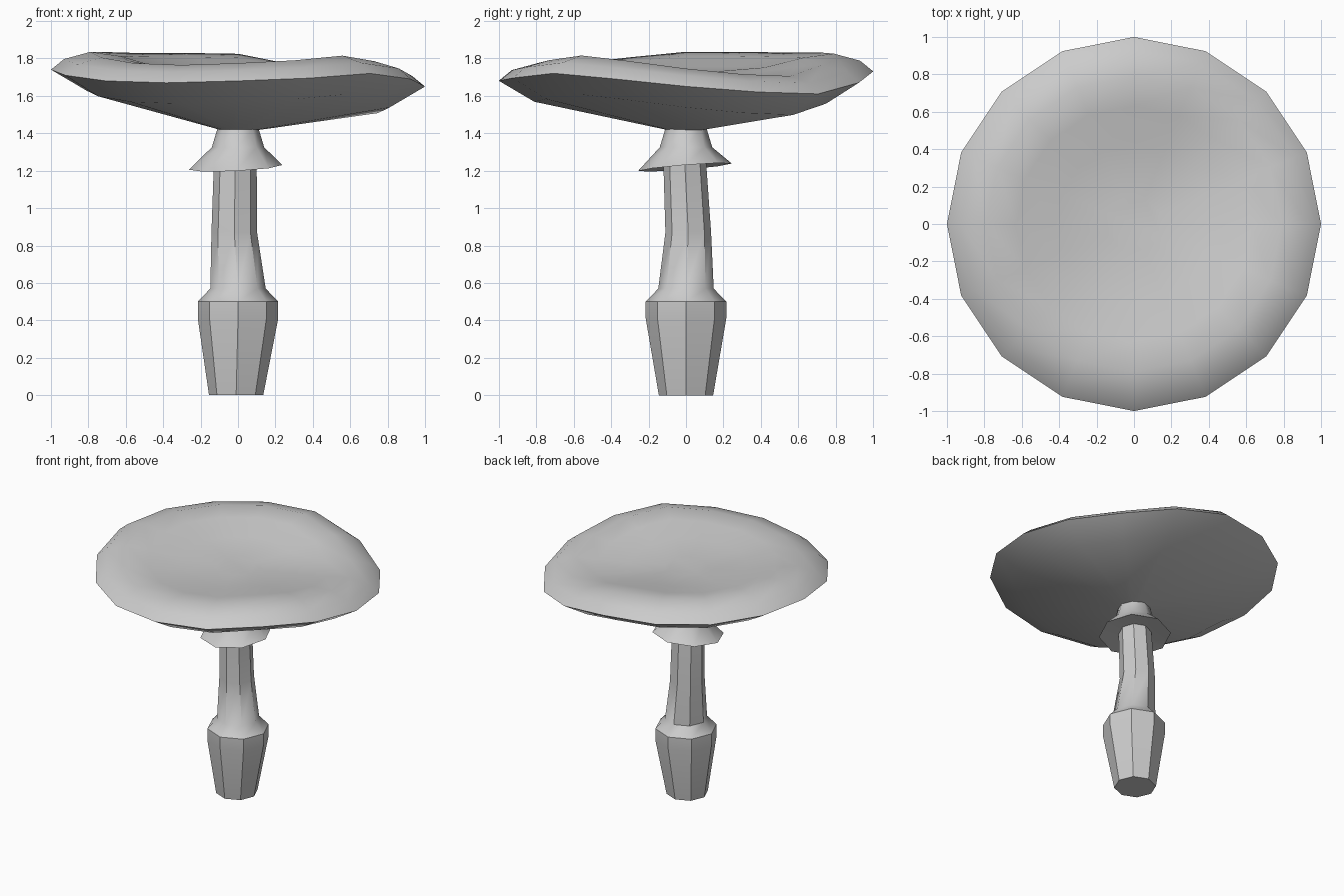
import bpy, bmesh
from math import cos, sin, pi, radians

if "Cube" in bpy.data.objects:
    bpy.data.objects.remove(bpy.data.objects["Cube"])


def loft(name, rings, angle):
    """Skin a list of equal-length point rings and close both ends."""
    bm = bmesh.new()
    loops = [[bm.verts.new(p) for p in ring] for ring in rings]
    n = len(loops[0])
    for a, b in zip(loops, loops[1:]):
        for i in range(n):
            j = (i + 1) % n
            bm.faces.new((a[i], a[j], b[j], b[i]))
    bm.faces.new(loops[0][::-1])
    bm.faces.new(loops[-1])
    bmesh.ops.recalc_face_normals(bm, faces=bm.faces)
    me = bpy.data.meshes.new(name)
    bm.to_mesh(me)
    bm.free()
    ob = bpy.data.objects.new(name, me)
    bpy.context.collection.objects.link(ob)
    bpy.ops.object.select_all(action='DESELECT')
    ob.select_set(True)
    bpy.context.view_layer.objects.active = ob
    bpy.ops.object.shade_smooth_by_angle(angle=radians(angle))
    return ob


def ring(cx, cy, r, z, n=8, tilt=(0, 0)):
    pts = []
    for i in range(n):
        x, y = r * cos(2 * pi * i / n), r * sin(2 * pi * i / n)
        pts.append((cx + x, cy + y, z + tilt[0] * x + tilt[1] * y))
    return pts


# Stem: swollen base and slightly bent shaft
stem = [(-0.01, 0, 0.145, 0), (0, 0, 0.215, 0.41), (0, 0, 0.215, 0.50),
        (0, 0, 0.148, 0.57), (-0.02, 0.012, 0.122, 0.87),
        (-0.015, -0.005, 0.115, 1.21), (0, 0, 0.10, 1.43)]
loft("stem", [ring(*s) for s in stem], 40)

# Skirt: tilted flared collar with a shallow underside
t = (0.05, 0.08)
loft("skirt", [ring(-0.01, 0, 0.10, 1.235, tilt=t),
               ring(-0.013, -0.006, 0.25, 1.218, tilt=t),
               ring(0, 0, 0.14, 1.325), ring(0, 0, 0.11, 1.425)], 50)

# Cap: wavy rim, conical underside and dished top
rim = [1.65, 1.62, 1.61, 1.67, 1.73, 1.735, 1.735, 1.74,
       1.74, 1.71, 1.68, 1.67, 1.68, 1.695, 1.72, 1.69]


def cap_ring(r, base, wave, lift=0):
    """wave = how much of the rim's waviness this ring follows."""
    return [(r * cos(i * pi / 8), r * sin(i * pi / 8),
             base + wave * (h - 1.69) + lift) for i, h in enumerate(rim)]


loft("cap", [cap_ring(0.11, 1.42, 0.05),
             cap_ring(0.81, 1.69, 1, -0.112),
             cap_ring(1.0, 1.69, 1),
             cap_ring(0.93, 1.69, 1, 0.057),
             cap_ring(0.79, 1.69, 1, 0.095),
             cap_ring(0.63, 1.69, 0.85, 0.08),
             cap_ring(0.42, 1.69, 0.4, 0.045),
             cap_ring(0.15, 1.69, 0.1, 0.035)], 45)
